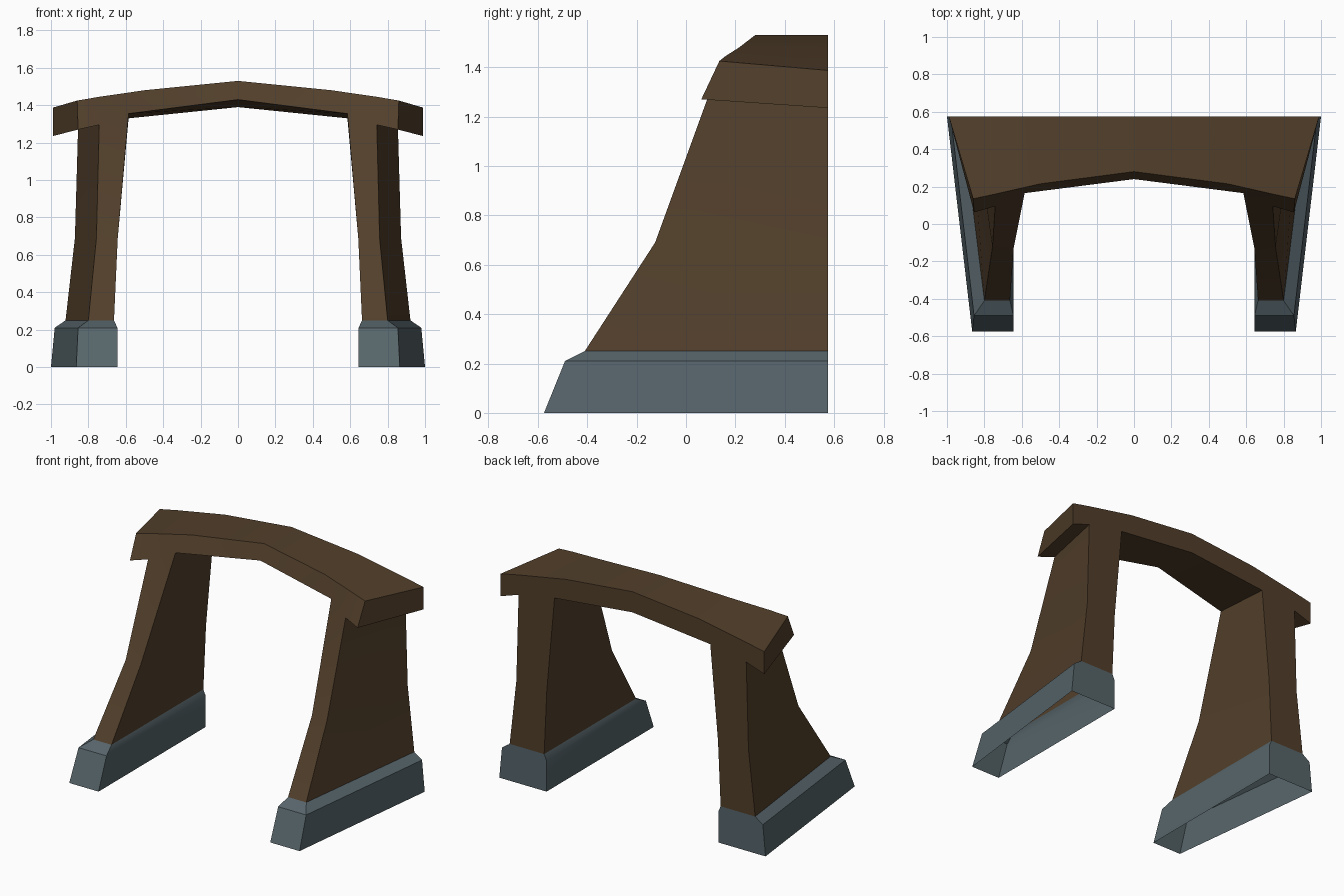
import bpy, bmesh, math

if "Cube" in bpy.data.objects:
    bpy.data.objects.remove(bpy.data.objects["Cube"])


def material(name, color):
    m = bpy.data.materials.new(name)
    m.diffuse_color = (*color, 1)
    m.use_nodes = True
    m.node_tree.nodes["Principled BSDF"].inputs["Base Color"].default_value = m.diffuse_color
    return m


BACK = 0.575
brown = material("brown wood", (0.085, 0.05, 0.024))
slate = material("slate", (0.095, 0.13, 0.145))


def loft(bm, rings, skip=()):
    """Skin closed four-point rings; skip holds (ring, side) quads left open."""
    vs = [[bm.verts.new(p) for p in r] for r in rings]
    for i in range(len(vs) - 1):
        for j in range(4):
            if (i, j) not in skip:
                k = (j + 1) % 4
                bm.faces.new((vs[i][j], vs[i][k], vs[i + 1][k], vs[i + 1][j]))
    return vs


def finish(bm, name, mat):
    """Weld, mirror to the left side and orient the shell outwards."""
    geom = bm.verts[:] + bm.edges[:] + bm.faces[:]
    dup = bmesh.ops.duplicate(bm, geom=geom)["geom"]
    for v in dup:
        if isinstance(v, bmesh.types.BMVert):
            v.co.x *= -1
    bmesh.ops.remove_doubles(bm, verts=bm.verts, dist=0.001)
    bmesh.ops.recalc_face_normals(bm, faces=bm.faces)
    me = bpy.data.meshes.new(name)
    bm.to_mesh(me)
    bm.free()
    me.materials.append(mat)
    ob = bpy.data.objects.new(name, me)
    bpy.context.collection.objects.link(ob)
    bpy.context.view_layer.objects.active = ob
    ob.select_set(True)
    bpy.ops.object.shade_smooth_by_angle(angle=math.radians(30))
    ob.select_set(False)


def plan(z, front, inner, outer_front, outer_back):
    """Horizontal wedge-shaped ring of a leg or footing."""
    return [(inner, front, z), (outer_front, front, z),
            (outer_back, BACK, z), (inner, BACK, z)]


# Footings: hollow tapered shells
bm = bmesh.new()
loft(bm, [plan(0, -0.575, 0.645, 0.865, 1.0),
          plan(0.21, -0.49, 0.645, 0.855, 0.98),
          plan(0.25, -0.41, 0.663, 0.80, 0.922)])
finish(bm, "footings", slate)

# Arch frame: lintel sections (top front, top back, bottom back, bottom front)
bm = bmesh.new()
in_f, in_b = (0.585, 0.165, 1.355), (0.585, BACK, 1.33)
out_f, out_b = (0.742, 0.095, 1.295), (0.855, BACK, 1.28)
sections = [
    [(0, 0.28, 1.53), (0, BACK, 1.53), (0, BACK, 1.39), (0, 0.24, 1.43)],
    [(0.5, 0.215, 1.48), (0.5, BACK, 1.48), in_b, in_f],
    [(0.742, 0.16, 1.445), (0.855, BACK, 1.415), out_b, out_f],
    [(0.86, 0.135, 1.425), (0.99, BACK, 1.387),
     (0.99, BACK, 1.235), (0.855, 0.062, 1.27)],
]
rings = loft(bm, sections, skip={(1, 2)})
bm.faces.new(rings[-1])

# Legs join the open part of the lintel underside
loft(bm, [plan(0.25, -0.41, 0.663, 0.80, 0.922),
          plan(0.69, -0.125, 0.643, 0.757, 0.872),
          [in_f, out_f, out_b, in_b]])
finish(bm, "arch_frame", brown)
